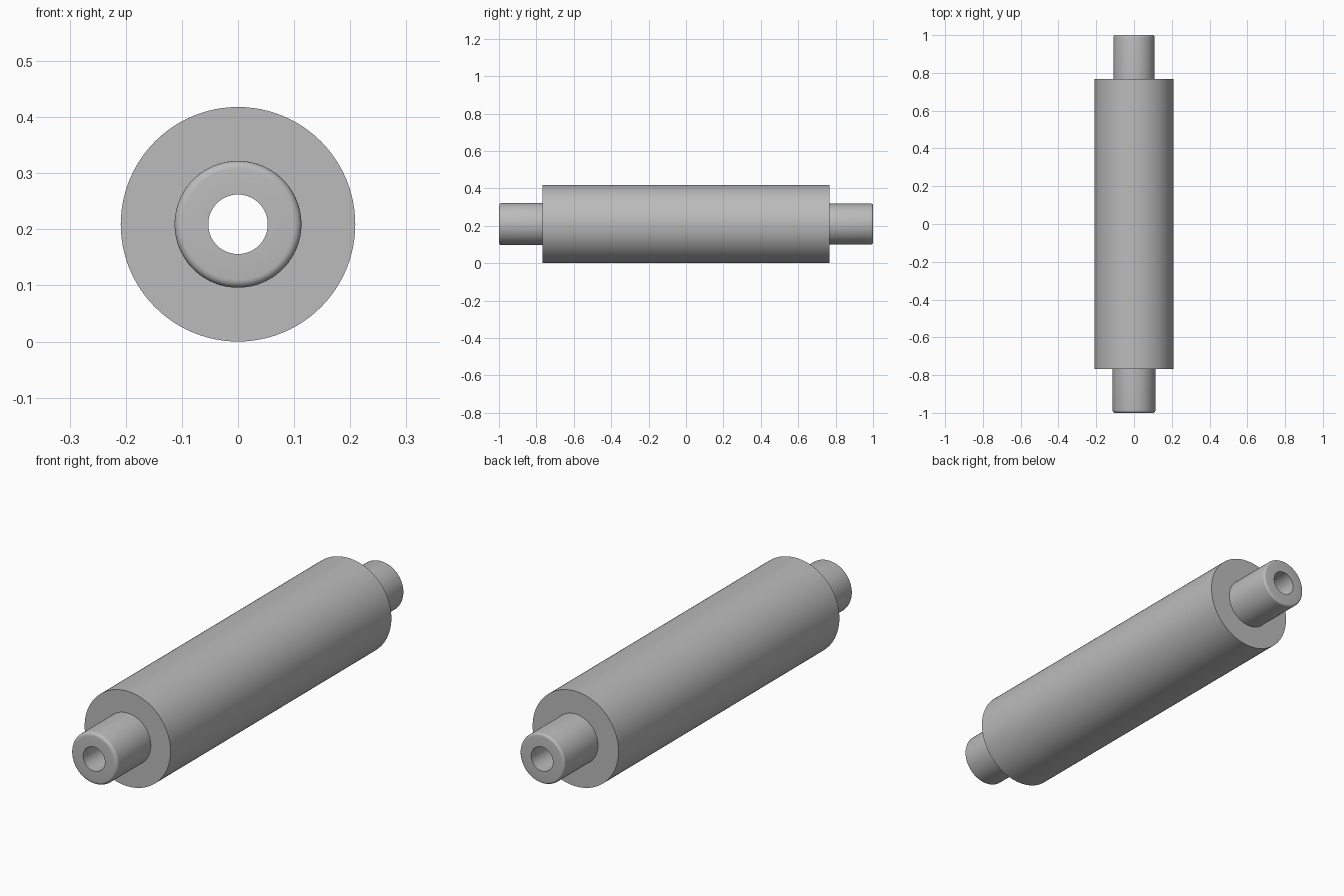
import bpy
import bmesh
import math
from mathutils import Vector

cube = bpy.data.objects.get("Cube")
if cube:
    bpy.data.objects.remove(cube, do_unlink=True)

BODY_R, BODY_HALF = 0.209, 0.767
BORE_R, HALF = 0.053, 1.0
FRONT_R, BACK_R = 0.113, 0.109
SEGMENTS = 96

# Plain grey metal
grey = bpy.data.materials.new("grey metal")
grey.use_nodes = True
colour = (0.5, 0.5, 0.5, 1)
grey.diffuse_color = colour
grey.node_tree.nodes["Principled BSDF"].inputs["Base Color"].default_value = colour


def rounded_end(radius, side, bevel, steps=5):
    """Quarter-round edge from the end face to the journal wall, as (radius, y)."""
    points = []
    for i in range(steps + 1):
        a = math.pi / 2 * i / steps
        points.append((radius - bevel * (1 - math.sin(a)),
                       side * (HALF - bevel * (1 - math.cos(a)))))
    return points


# Half section of the shaft: bore, front journal, body, back journal
profile = [(BORE_R, -HALF)]
profile += rounded_end(FRONT_R, -1, 0.014)
profile += [(FRONT_R, -BODY_HALF), (BODY_R, -BODY_HALF),
            (BODY_R, BODY_HALF), (BACK_R, BODY_HALF)]
profile += reversed(rounded_end(BACK_R, 1, 0.01))
profile += [(BORE_R, HALF)]

# Revolve the closed section around the long axis
bm = bmesh.new()
verts = [bm.verts.new((r, y, 0)) for r, y in profile]
edges = [bm.edges.new((v, verts[(i + 1) % len(verts)])) for i, v in enumerate(verts)]
bmesh.ops.spin(bm, geom=verts + edges, cent=Vector(), axis=Vector((0, 1, 0)),
               angle=math.tau, steps=SEGMENTS, use_duplicate=False)
bmesh.ops.remove_doubles(bm, verts=bm.verts, dist=0.0001)
bmesh.ops.translate(bm, verts=bm.verts, vec=(0, 0, BODY_R))
bmesh.ops.recalc_face_normals(bm, faces=bm.faces)

mesh = bpy.data.meshes.new("stepped_roller")
bm.to_mesh(mesh)
bm.free()
mesh.materials.append(grey)
roller = bpy.data.objects.new("stepped_roller", mesh)
bpy.context.collection.objects.link(roller)

# Smooth walls, sharp shoulders
bpy.ops.object.select_all(action="DESELECT")
roller.select_set(True)
bpy.context.view_layer.objects.active = roller
bpy.ops.object.shade_smooth_by_angle(angle=math.radians(35))
